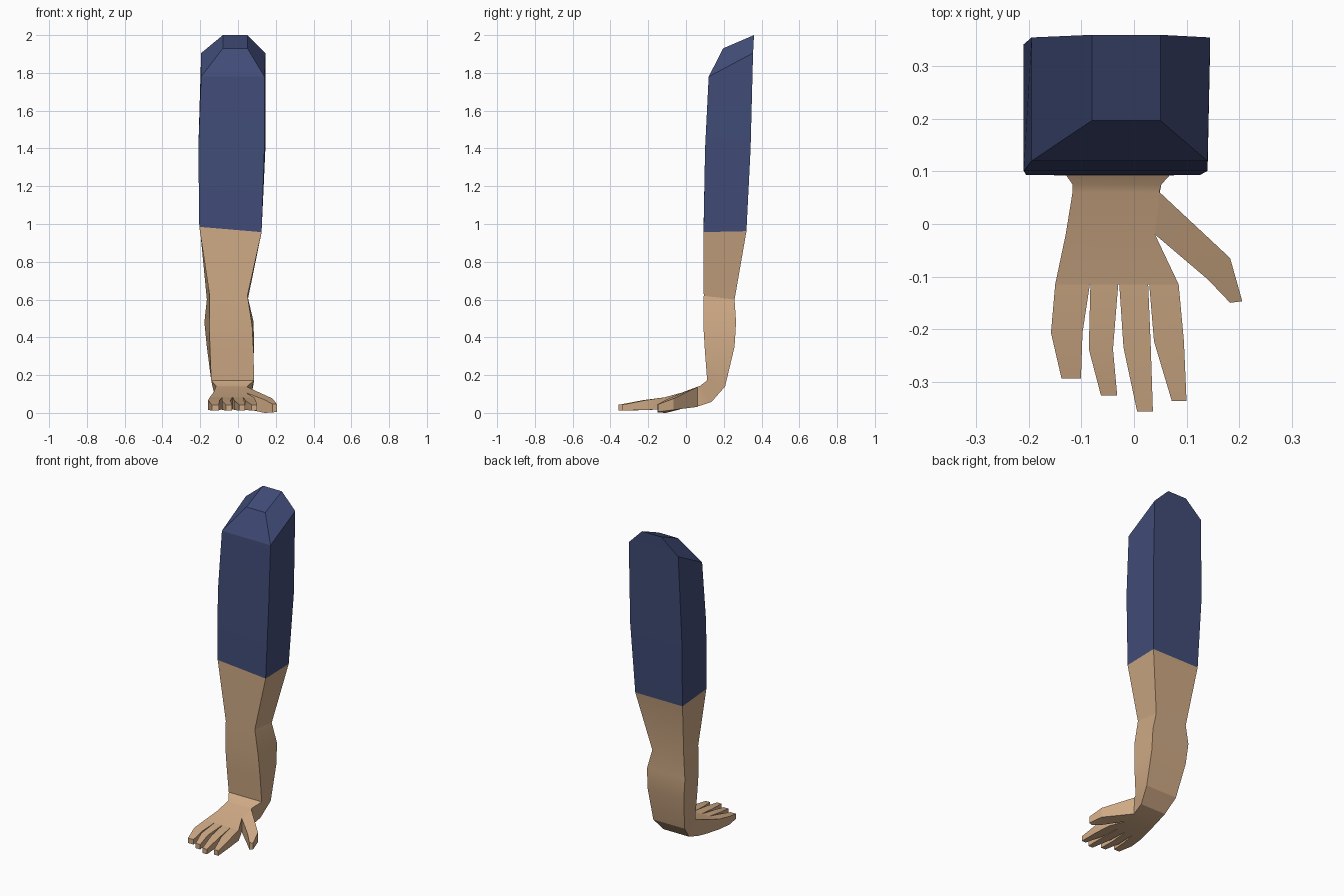
import bpy, bmesh, math
from mathutils import Vector

if "Cube" in bpy.data.objects:
    bpy.data.objects.remove(bpy.data.objects["Cube"])


def material(name, rgb):
    m = bpy.data.materials.new(name)
    m.diffuse_color = (*rgb, 1)
    m.use_nodes = True
    m.node_tree.nodes["Principled BSDF"].inputs["Base Color"].default_value = m.diffuse_color
    return m


NAVY = material("navy cloth", (0.052, 0.072, 0.185))
SKIN = material("tan skin", (0.62, 0.40, 0.235))


def loft(bm, rings, cap_start=False, cap_end=False):
    """Skin a chain of four-sided rings."""
    loops = [[bm.verts.new(p) for p in r] for r in rings]
    for a, b in zip(loops, loops[1:]):
        for i in range(4):
            j = (i + 1) % 4
            bm.faces.new((a[i], a[j], b[j], b[i]))
    if cap_start:
        bm.faces.new(loops[0])
    if cap_end:
        bm.faces.new(loops[-1][::-1])


def finish(bm, name, mat):
    bmesh.ops.remove_doubles(bm, verts=bm.verts, dist=0.0005)
    bmesh.ops.recalc_face_normals(bm, faces=bm.faces)
    me = bpy.data.meshes.new(name)
    bm.to_mesh(me)
    bm.free()
    me.materials.append(mat)
    ob = bpy.data.objects.new(name, me)
    bpy.context.collection.objects.link(ob)
    bpy.ops.object.select_all(action='DESELECT')
    ob.select_set(True)
    bpy.context.view_layer.objects.active = ob
    bpy.ops.object.shade_smooth_by_angle(angle=math.radians(22))
    return ob


def ring(xl, xr, y, z, bxl, bxr, by, bz):
    """Front edge (left x, right x, y, z), then the back edge."""
    return [Vector(p) for p in ((xl, y, z), (xr, y, z), (bxr, by, bz), (bxl, by, bz))]


# Cuff line shared by sleeve and forearm, a little higher at the front left
cuff = ring(-.205, .125, .093, .957, -.20, .125, .32, .962)
cuff[0].z += .028

# Sleeve with faceted shoulder
bm = bmesh.new()
loft(bm, [
    ring(-.08, .05, .197, 1.93, -.08, .05, .36, 2.0),
    ring(-.195, .14, .12, 1.78, -.195, .145, .355, 1.905),
    ring(-.21, .14, .101, 1.40, -.21, .145, .342, 1.40),
    cuff], cap_start=True)
finish(bm, "sleeve", NAVY)

# Forearm, wrist and palm in one skin
bm = bmesh.new()
loft(bm, [
    cuff,
    ring(-.150, .050, .094, .62, -.165, .052, .257, .60),
    ring(-.152, .075, .092, .46, -.178, .083, .265, .48),
    ring(-.148, .082, .100, .33, -.165, .084, .257, .35),
    ring(-.142, .085, .112, .172, -.135, .080, .207, .14),
    ring(-.117, .052, .075, .143, -.115, .060, .135, .058),
    ring(-.117, .048, .060, .138, -.117, .048, .055, .032),
    ring(-.130, .040, -.02, .108, -.130, .040, -.02, .022),
    ring(-.150, .085, -.115, .082, -.150, .085, -.115, .018)])

# Fingers: (left x, right x, y) at base, knuckle and tip
FINGERS = [
    ((-.150, -.084, -.115), (-.158, -.098, -.207), (-.138, -.101, -.294)),
    ((-.083, -.030, -.115), (-.086, -.040, -.238), (-.063, -.032, -.326)),
    ((-.028, .027, -.115), (-.020, .032, -.235), (.006, .036, -.357)),
    ((.029, .085, -.115), (.038, .095, -.223), (.072, .100, -.337)),
]
HEIGHTS = ((.082, .018), (.066, .016), (.043, .012))
for finger in FINGERS:
    loft(bm, [ring(xl, xr, y, top, xl, xr, y, low)
              for (xl, xr, y), (top, low) in zip(finger, HEIGHTS)], cap_end=True)

# Thumb: outer and inner edge (x, y, top z, bottom z) at base, joint and tip
THUMB = [
    ((.047, .062, .138, .032), (.040, -.02, .108, .022)),
    ((.183, -.065, .076, .016), (.140, -.105, .070, .0)),
    ((.206, -.147, .046, .006), (.183, -.150, .046, .002)),
]
loft(bm, [[(ox, oy, ot), (ix, iy, it), (ix, iy, ib), (ox, oy, ob)]
          for (ox, oy, ot, ob), (ix, iy, it, ib) in THUMB], cap_end=True)
finish(bm, "forearm_and_hand", SKIN)
